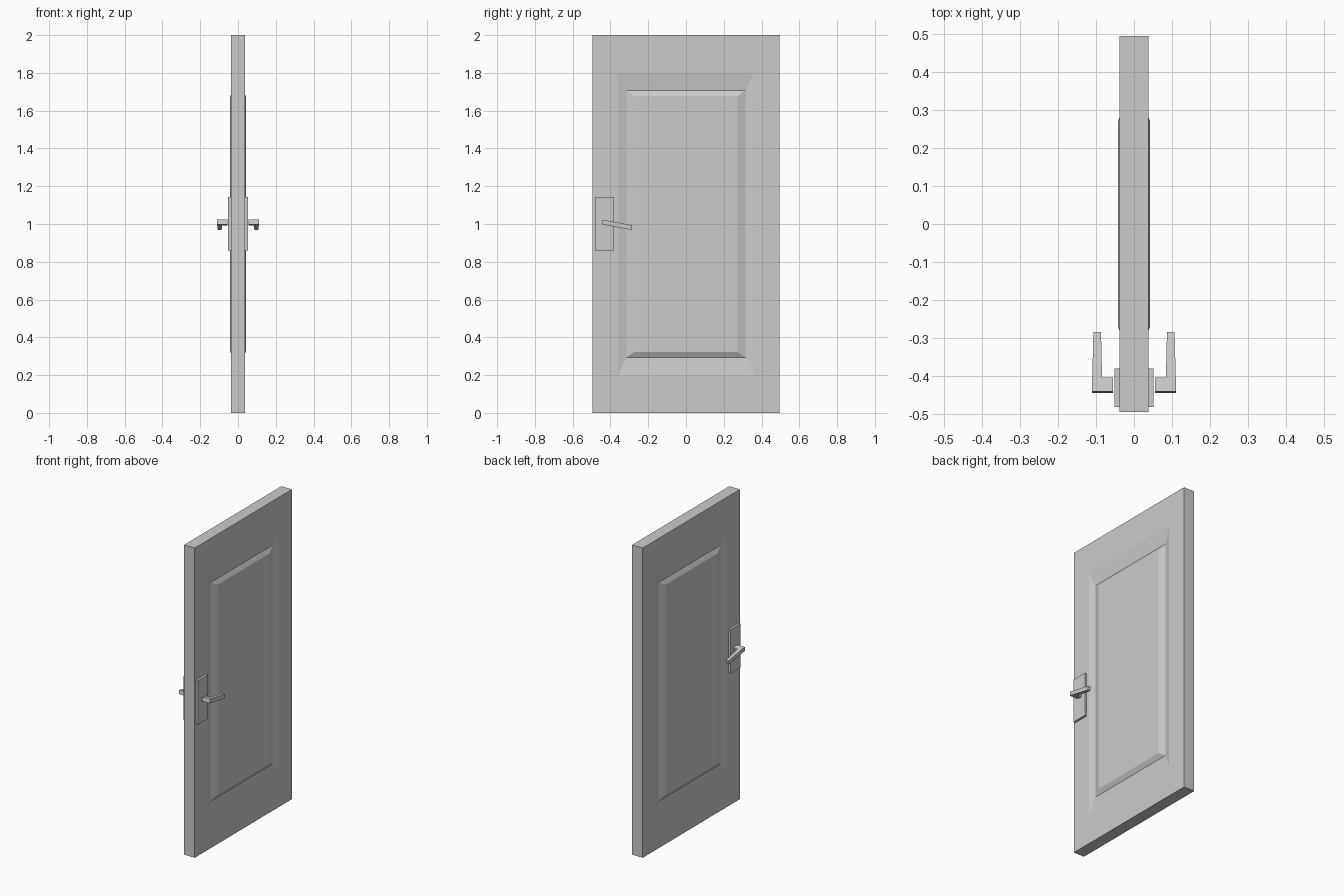
import bpy, bmesh
from math import sin, cos, radians

if "Cube" in bpy.data.objects:
    bpy.data.objects.remove(bpy.data.objects["Cube"])


def make_object(name, bm):
    bmesh.ops.recalc_face_normals(bm, faces=bm.faces)
    mesh = bpy.data.meshes.new(name)
    bm.to_mesh(mesh)
    bm.free()
    obj = bpy.data.objects.new(name, mesh)
    bpy.context.collection.objects.link(obj)
    return obj


def loft(name, rings):
    """Skin a stack of equal-length closed loops and cap both ends."""
    bm = bmesh.new()
    loops = [[bm.verts.new(p) for p in ring] for ring in rings]
    n = len(loops[0])
    for a, b in zip(loops, loops[1:]):
        for i in range(n):
            j = (i + 1) % n
            bm.faces.new((a[i], a[j], b[j], b[i]))
    bm.faces.new(loops[0])
    bm.faces.new(loops[-1])
    return make_object(name, bm)


def rect(x, y0, y1, z0, z1):
    return [(x, y0, z0), (x, y1, z0), (x, y1, z1), (x, y0, z1)]


def mirror_x(obj):
    mod = obj.modifiers.new("other_side", 'MIRROR')
    mod.use_axis = (True, False, False)


# Door leaf: slab edge, sunken moulding and raised field on both faces
# (x, half width, half height) from the edge in to the field
steps = [(0.038, 0.496, 1.0), (0.038, 0.36, 0.803),
         (0.026, 0.316, 0.706), (0.042, 0.271, 0.677)]
profile = [(-x, w, h) for x, w, h in reversed(steps)] + steps
loft("door_leaf", [rect(x, -w, w, 1 - h, 1 + h) for x, w, h in profile])

# Handle backplates
mirror_x(loft("handle_plate", [rect(x, -0.482, -0.381, 0.86, 1.143)
                               for x in (0.036, 0.052)]))

# Lever handles: L-shaped plan (x, length), extruded and tilted down
plan = [(0.056, 0), (0.111, 0), (0.107, 0.16), (0.087, 0.16),
        (0.084, 0.037), (0.056, 0.037)]
tilt = radians(10.5)


def tilted(x, l, h):
    return (x, -0.446 + l * cos(tilt) + h * sin(tilt),
            0.998 - l * sin(tilt) + h * cos(tilt))


mirror_x(loft("lever_handle", [[tilted(x, l, h) for x, l in plan]
                               for h in (0, 0.025)]))
